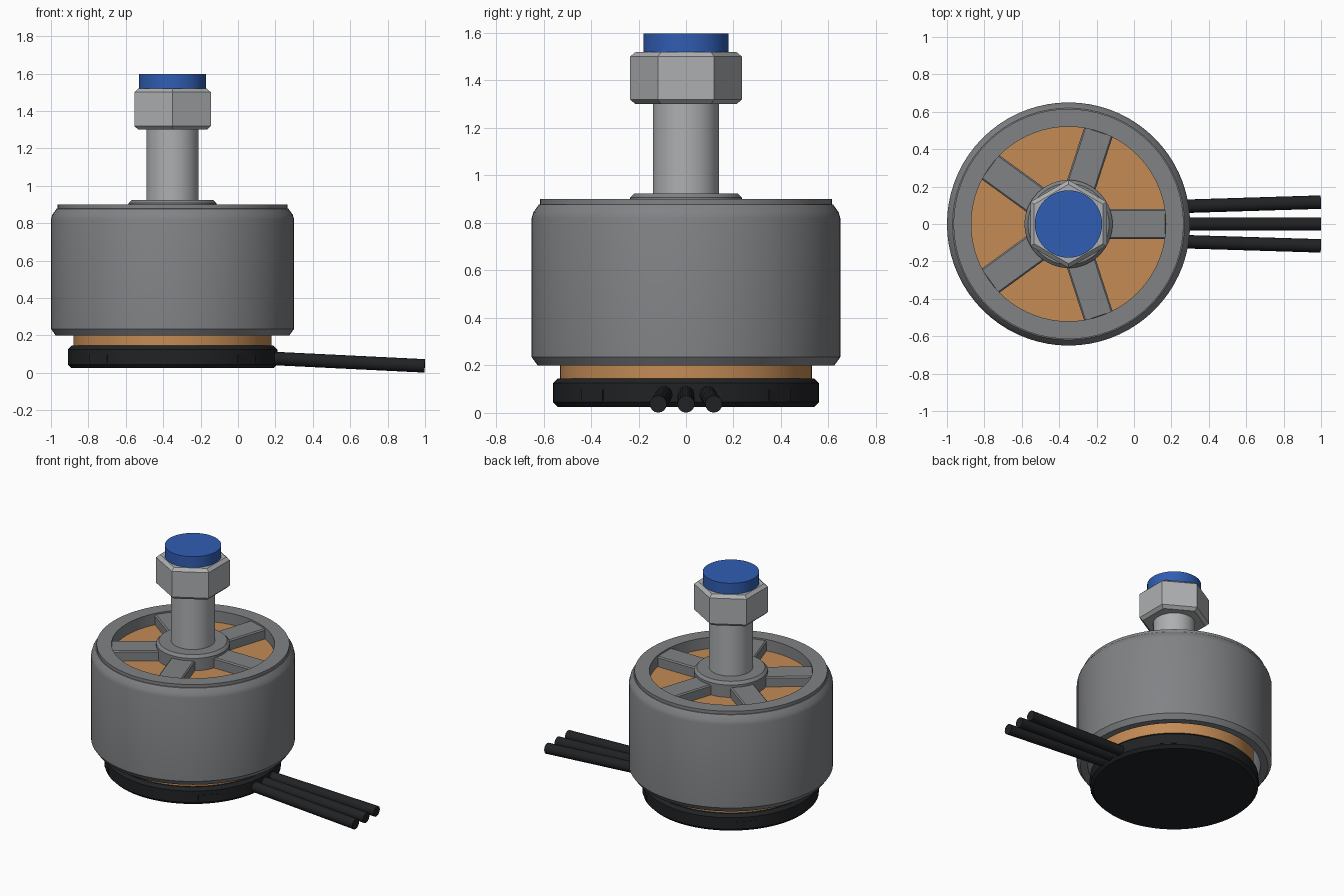
import bpy, math
from mathutils import Vector

if "Cube" in bpy.data.objects:
    bpy.data.objects.remove(bpy.data.objects["Cube"])

CX = -0.35  # motor axis


def material(name, rgb):
    m = bpy.data.materials.new(name)
    m.diffuse_color = (*rgb, 1)
    m.use_nodes = True
    m.node_tree.nodes["Principled BSDF"].inputs["Base Color"].default_value = m.diffuse_color
    return m


BLACK = material("black", (0.015, 0.016, 0.018))
COPPER = material("copper", (0.55, 0.26, 0.09))
BLUE = material("blue", (0.03, 0.11, 0.45))
DARK = material("dark_grey", (0.22, 0.225, 0.235))
STEEL = material("steel", (0.42, 0.43, 0.44))


def finish(ob, mat, smooth=True):
    ob.data.materials.append(mat)
    if smooth:
        bpy.ops.object.select_all(action='DESELECT')
        ob.select_set(True)
        bpy.context.view_layer.objects.active = ob
        bpy.ops.object.shade_smooth_by_angle(angle=math.radians(30))
    return ob


def lathe(name, profile, mat, sides=72, closed=False, turn=0.0, smooth=True):
    """Spin an (r, z) profile, listed bottom to top on the outside, about the axis."""
    verts, faces, n = [], [], len(profile)
    for i in range(sides):
        a = turn + 2 * math.pi * i / sides
        verts += [(r * math.cos(a), r * math.sin(a), z) for r, z in profile]
    for i in range(sides):
        j = (i + 1) % sides
        for k in range(n if closed else n - 1):
            l = (k + 1) % n
            faces.append((i * n + k, j * n + k, j * n + l, i * n + l))
    if not closed:
        faces.append([i * n for i in reversed(range(sides))])
        faces.append([i * n + n - 1 for i in range(sides)])
    me = bpy.data.meshes.new(name)
    me.from_pydata(verts, [], faces)
    ob = bpy.data.objects.new(name, me)
    bpy.context.collection.objects.link(ob)
    ob.location.x = CX
    return finish(ob, mat, smooth)


def radial_box(name, angle, r, z, size, mat, bevel=0.0):
    """Box whose x side points away from the axis."""
    loc = (CX + r * math.cos(angle), r * math.sin(angle), z)
    bpy.ops.mesh.primitive_cube_add(size=1, location=loc, rotation=(0, 0, angle))
    ob = bpy.context.object
    ob.name = name
    ob.scale = size
    bpy.ops.object.transform_apply(location=False, rotation=False, scale=True)
    if bevel:
        b = ob.modifiers.new("bevel", 'BEVEL')
        b.width, b.segments = bevel, 1
    return finish(ob, mat, False)


# Base plate with four flush tabs
lathe("base_plate", [(0.54, 0.025), (0.56, 0.045), (0.56, 0.125), (0.54, 0.145)], BLACK)
for i in range(4):
    radial_box(f"base_tab_{i + 1}", math.radians(45 + 90 * i), 0.53, 0.075,
               (0.062, 0.13, 0.045), BLACK)

# Copper winding core inside the bell
lathe("winding_core", [(0.53, 0.13), (0.53, 0.82)], COPPER)

# Hollow bell with an open bottom and a stepped top ring
lathe("bell", [(0.575, 0.20), (0.625, 0.20), (0.65, 0.235), (0.65, 0.82),
               (0.643, 0.845), (0.62, 0.877), (0.615, 0.878), (0.615, 0.90),
               (0.52, 0.90), (0.52, 0.82), (0.575, 0.82)], DARK, closed=True)

# Five spokes joining the hub and the ring
for i in range(5):
    radial_box(f"spoke_{i + 1}", math.radians(72 * i), 0.36, 0.85,
               (0.33, 0.16, 0.08), DARK, 0.008)

# Hub, shaft, hexagonal nut and blue end cap
lathe("hub", [(0.235, 0.80), (0.235, 0.907), (0.217, 0.925)], DARK)
lathe("shaft", [(0.14, 0.90), (0.14, 1.32)], STEEL, 48)
lathe("nut", [(0.212, 1.30), (0.236, 1.32), (0.236, 1.50), (0.212, 1.52)],
      STEEL, 6, turn=math.pi / 2, smooth=False)
lathe("shaft_cap", [(0.18, 1.50), (0.18, 1.597)], BLUE, 48)

# Three straight wires fanning out and sagging slightly
for i in (-1, 0, 1):
    start = Vector((0.12, 0.09 * i, 0.08))
    end = Vector((0.998, 0.117 * i, 0.037))
    d = end - start
    bpy.ops.mesh.primitive_cylinder_add(vertices=16, radius=0.036, depth=d.length,
                                        location=(start + end) / 2,
                                        rotation=d.to_track_quat('Z', 'Y').to_euler())
    bpy.context.object.name = f"wire_{i + 2}"
    finish(bpy.context.object, BLACK)
